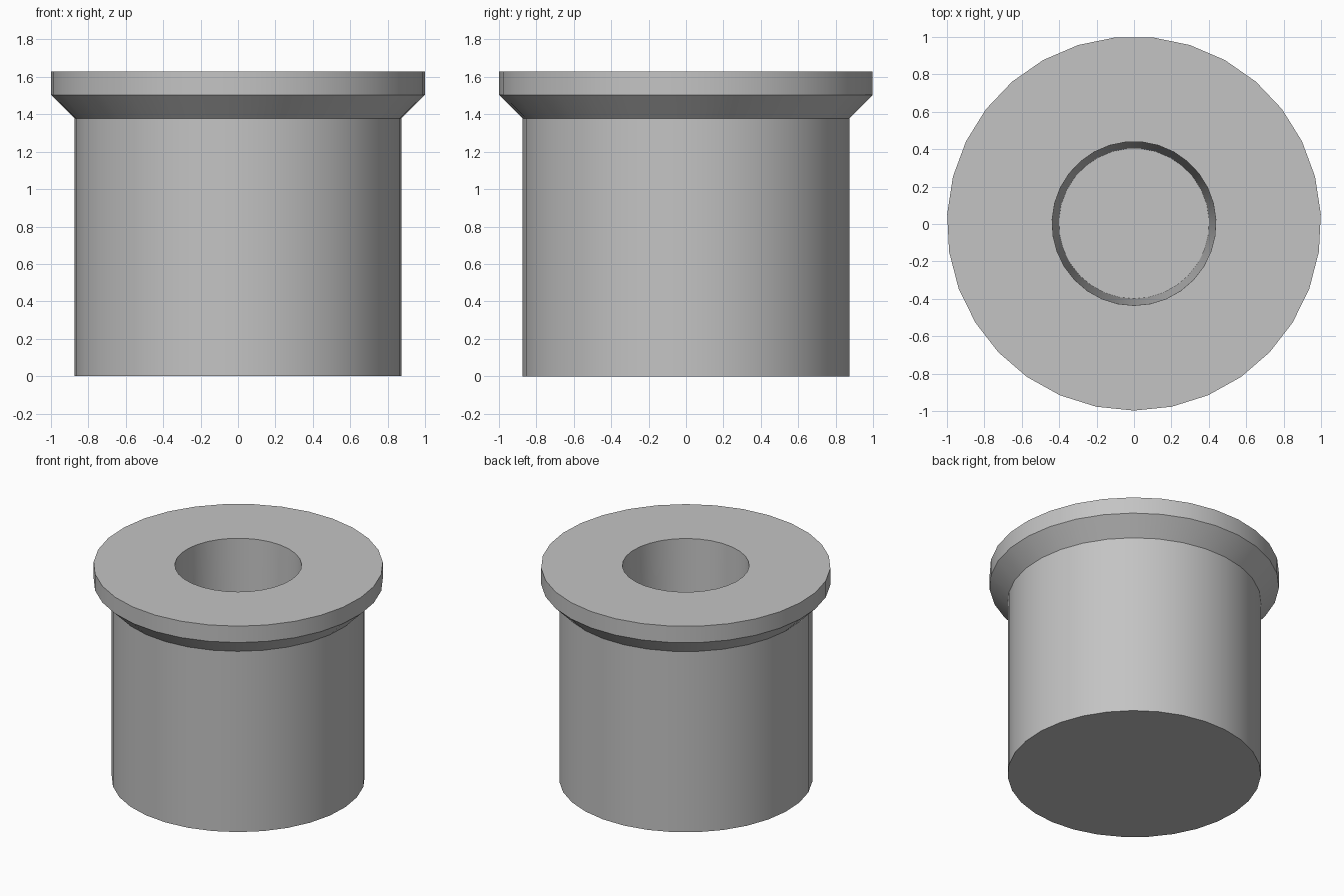
import bpy
import bmesh
import math

if "Cube" in bpy.data.objects:
    bpy.data.objects.remove(bpy.data.objects["Cube"])

SIDES = 31

grey = bpy.data.materials.new("plain grey")
grey.diffuse_color = (0.55, 0.55, 0.55, 1.0)
grey.use_nodes = True
grey.node_tree.nodes["Principled BSDF"].inputs["Base Color"].default_value = grey.diffuse_color

# Half profile (radius, height): underside, wall, flared flange, tapered blind bore
profile = [
    (0.875, 0.0), (0.875, 1.378), (1.0, 1.503), (1.0, 1.628),
    (0.438, 1.628), (0.402, 0.25),
]


def revolve(name, points, sides, y_shift):
    """Spin a half profile about z and cap both ends."""
    bm = bmesh.new()
    rings = []
    for r, z in points:
        ring = []
        for i in range(sides):
            a = -math.pi / 2 + 2 * math.pi * i / sides
            ring.append(bm.verts.new((r * math.cos(a), r * math.sin(a) + y_shift, z)))
        rings.append(ring)
    for low, high in zip(rings, rings[1:]):
        for i in range(sides):
            j = (i + 1) % sides
            bm.faces.new((low[i], low[j], high[j], high[i]))
    bm.faces.new(rings[0][::-1])   # underside
    bm.faces.new(rings[-1])        # floor of the bore
    bmesh.ops.recalc_face_normals(bm, faces=bm.faces[:])
    mesh = bpy.data.meshes.new(name)
    bm.to_mesh(mesh)
    bm.free()
    mesh.materials.append(grey)
    obj = bpy.data.objects.new(name, mesh)
    bpy.context.collection.objects.link(obj)
    return obj


# Flanged plug, shifted so its odd-sided outline is centred in y
plug = revolve("flanged_plug", profile, SIDES, 0.0025)

# Smooth round walls, sharp rims
bpy.context.view_layer.objects.active = plug
plug.select_set(True)
bpy.ops.object.shade_smooth_by_angle(angle=math.radians(30))
